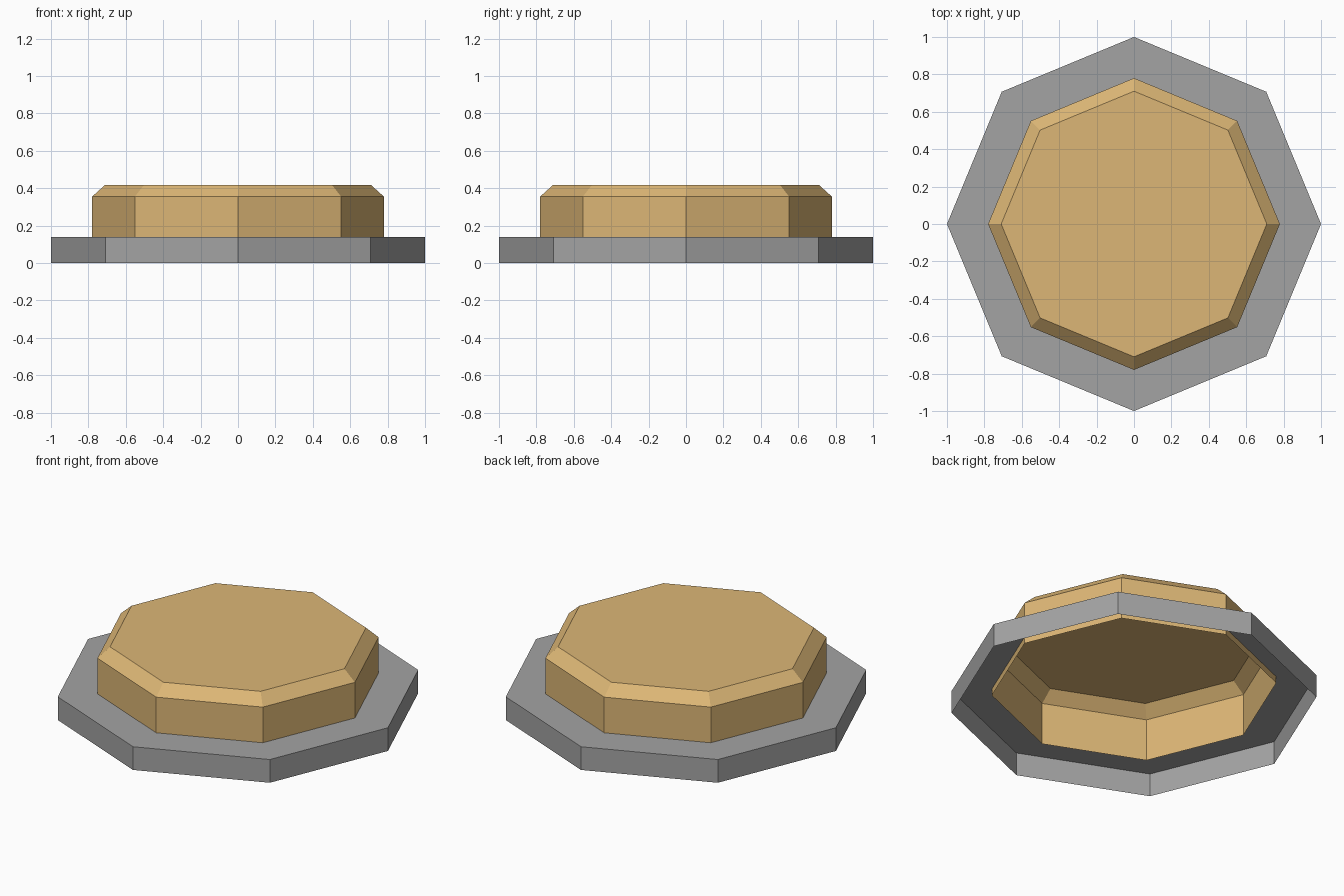
import bpy
import bmesh
import math

if "Cube" in bpy.data.objects:
    bpy.data.objects.remove(bpy.data.objects["Cube"])

SIDES = 8


def material(name, rgb):
    m = bpy.data.materials.new(name)
    m.diffuse_color = (*rgb, 1.0)
    m.use_nodes = True
    m.node_tree.nodes["Principled BSDF"].inputs["Base Color"].default_value = m.diffuse_color
    return m


def shell(name, rings, mat, cap=False):
    """Flat-faced octagonal shell through (radius, z) rings, from bottom to top."""
    bm = bmesh.new()
    loops = []
    for r, z in rings:
        loops.append([bm.verts.new((r * math.cos(math.tau * i / SIDES),
                                    r * math.sin(math.tau * i / SIDES), z))
                      for i in range(SIDES)])
    for lo, hi in zip(loops, loops[1:]):
        for i in range(SIDES):
            j = (i + 1) % SIDES
            bm.faces.new((lo[i], lo[j], hi[j], hi[i]))
    if cap:
        bm.faces.new(loops[-1])
    me = bpy.data.meshes.new(name)
    bm.to_mesh(me)
    bm.free()
    me.materials.append(mat)
    ob = bpy.data.objects.new(name, me)
    bpy.context.collection.objects.link(ob)
    return ob


grey = material("grey metal", (0.37, 0.37, 0.37))
tan = material("warm tan", (0.72, 0.47, 0.18))

# Base flange: outer wall and flat rim, open underneath and in the middle
shell("base_flange", [(1.0, 0.0), (1.0, 0.14), (0.78, 0.14)], grey)

# Raised button: wall, chamfer and top, hollow, dipping slightly below the rim
shell("raised_button", [(0.78, 0.10), (0.78, 0.355), (0.71, 0.418)], tan, cap=True)
